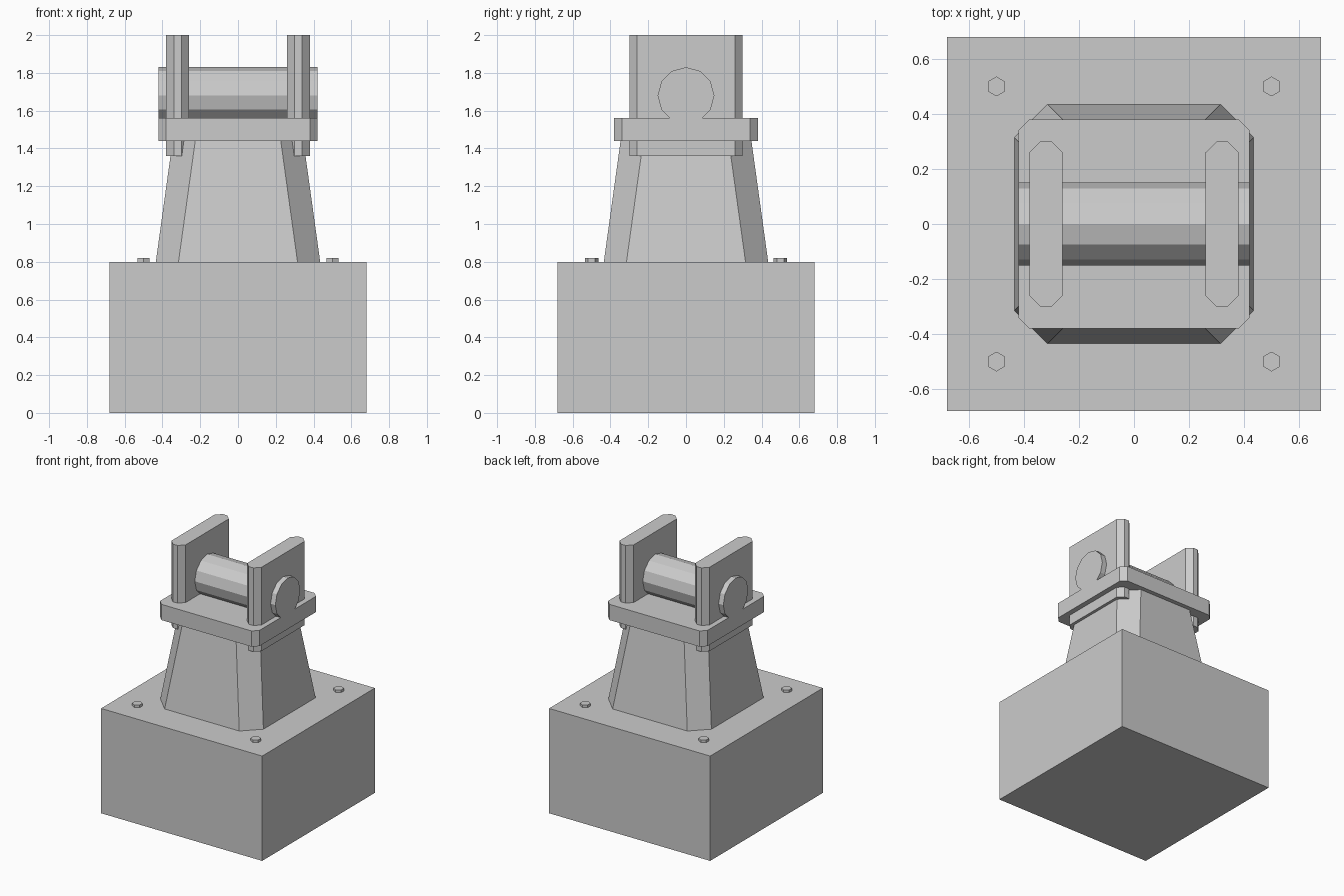
import bpy, bmesh, math

if "Cube" in bpy.data.objects:
    bpy.data.objects.remove(bpy.data.objects["Cube"])

grey = bpy.data.materials.new("plain_grey")
grey.diffuse_color = (0.6, 0.6, 0.6, 1)
grey.use_nodes = True
grey.node_tree.nodes["Principled BSDF"].inputs["Base Color"].default_value = grey.diffuse_color


def loft(name, rings):
    """Solid through stacked rings of 3D points, capped at both ends."""
    bm = bmesh.new()
    vs = [[bm.verts.new(p) for p in ring] for ring in rings]
    n = len(vs[0])
    for a, b in zip(vs, vs[1:]):
        for i in range(n):
            j = (i + 1) % n
            bm.faces.new((a[i], a[j], b[j], b[i]))
    bm.faces.new(vs[0][::-1])
    bm.faces.new(vs[-1])
    bmesh.ops.recalc_face_normals(bm, faces=bm.faces)
    me = bpy.data.meshes.new(name)
    bm.to_mesh(me)
    bm.free()
    me.materials.append(grey)
    ob = bpy.data.objects.new(name, me)
    bpy.context.collection.objects.link(ob)
    return ob


def octagon(hx, hy, cut, z, cx=0):
    """Rectangle with chamfered corners."""
    pts = [(hx, hy - cut), (hx - cut, hy), (cut - hx, hy), (-hx, hy - cut),
           (-hx, cut - hy), (cut - hx, -hy), (hx - cut, -hy), (hx, cut - hy)]
    return [(cx + x, y, z) for x, y in pts]


def circle(r, n):
    return [(r * math.sin(math.tau * i / n), r * math.cos(math.tau * i / n)) for i in range(n)]


# Square foundation block
square = [(-0.68, -0.68), (0.68, -0.68), (0.68, 0.68), (-0.68, 0.68)]
loft("base_block", [[(x, y, z) for x, y in square] for z in (0, 0.8)])

# Tapered pedestal and chamfered top plate
loft("pedestal", [octagon(0.435, 0.435, 0.12, 0.8), octagon(0.345, 0.345, 0.12, 1.45)])
loft("top_plate", [octagon(0.42, 0.38, 0.04, z) for z in (1.44, 1.56)])

# Twin cheek plates passing through the top plate
for side, cx in (("left", -0.32), ("right", 0.32)):
    loft(side + "_cheek", [octagon(0.06, 0.30, 0.04, z, cx) for z in (1.36, 2.0)])

# Cross pin
loft("cross_pin", [[(x, y, 1.68 + z) for y, z in circle(0.15, 12)] for x in (-0.42, 0.42)])

# Hexagonal anchor bolts
for sx in (-1, 1):
    for sy in (-1, 1):
        loft("anchor_bolt", [[(sx * 0.5 + x, sy * 0.5 + y, z) for x, y in circle(0.036, 6)]
                             for z in (0.79, 0.82)])
